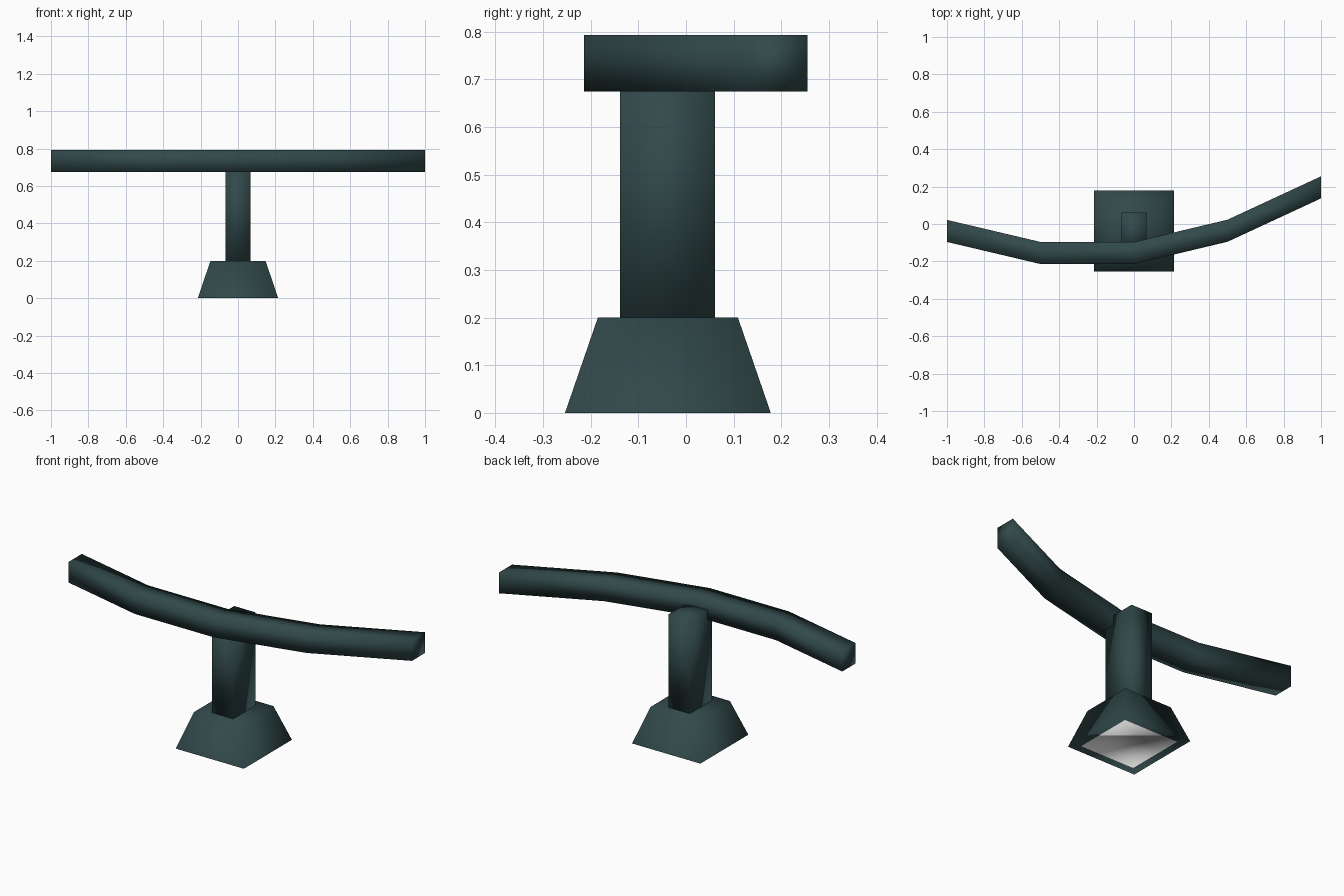
import bpy, bmesh
from mathutils import Vector

cube = bpy.data.objects.get("Cube")
if cube:
    bpy.data.objects.remove(cube, do_unlink=True)


def material(name, rgb):
    mat = bpy.data.materials.new(name)
    mat.use_nodes = True
    mat.diffuse_color = (*rgb, 1)
    bsdf = mat.node_tree.nodes["Principled BSDF"]
    bsdf.inputs["Base Color"].default_value = (*rgb, 1)
    bsdf.inputs["Roughness"].default_value = 0.8
    return mat


teal = material("dark_teal", (0.031, 0.066, 0.068))
white = material("lamp_white", (0.9, 0.9, 0.89))


def loft(name, rings, inset_bottom=0):
    """Skin a row of four-cornered rings and cap both ends."""
    bm = bmesh.new()
    loops = [[bm.verts.new(p) for p in ring] for ring in rings]
    for a, b in zip(loops, loops[1:]):
        for i in range(4):
            j = (i + 1) % 4
            bm.faces.new((a[i], a[j], b[j], b[i]))
    first_cap = bm.faces.new(loops[0])
    bm.faces.new(loops[-1])
    bmesh.ops.recalc_face_normals(bm, faces=bm.faces)
    if inset_bottom:
        bmesh.ops.inset_region(bm, faces=[first_cap], thickness=inset_bottom)
        first_cap.material_index = 1
    for f in bm.faces:
        f.smooth = True
    mesh = bpy.data.meshes.new(name)
    bm.to_mesh(mesh)
    bm.free()
    mesh.materials.append(teal)
    if inset_bottom:
        mesh.materials.append(white)
    obj = bpy.data.objects.new(name, mesh)
    bpy.context.collection.objects.link(obj)
    return obj


def rect(cy, hx, hy, z):
    return [(sx * hx, cy + sy * hy, z)
            for sx, sy in ((-1, -1), (1, -1), (1, 1), (-1, 1))]


# Flared foot with a white lamp panel inset in its underside
foot_y = -0.038
foot = loft("flared_foot",
            [rect(foot_y, 0.215, 0.216, 0), rect(foot_y, 0.147, 0.147, 0.2)],
            inset_bottom=0.065)
# Soft shading that flares outwards from the foot's axis
foot.data.normals_split_custom_set_from_vertices(
    [Vector((v.co.x, v.co.y - foot_y, 0.145 if v.co.z < 0.1 else 0.24)).normalized()
     for v in foot.data.vertices])

# Upright post, running up into the bar
loft("post", [rect(-0.039, 0.067, 0.1, 0.2), rect(-0.039, 0.067, 0.1, 0.731)])

# Bent crossbar
path = [(-1, -0.037), (-0.5, -0.155), (0, -0.155), (0.5, -0.036), (1, 0.196)]
loft("crossbar", [[(x, y + sy * 0.059, 0.734 + sz * 0.059)
                   for sy, sz in ((-1, -1), (1, -1), (1, 1), (-1, 1))]
                  for x, y in path])
